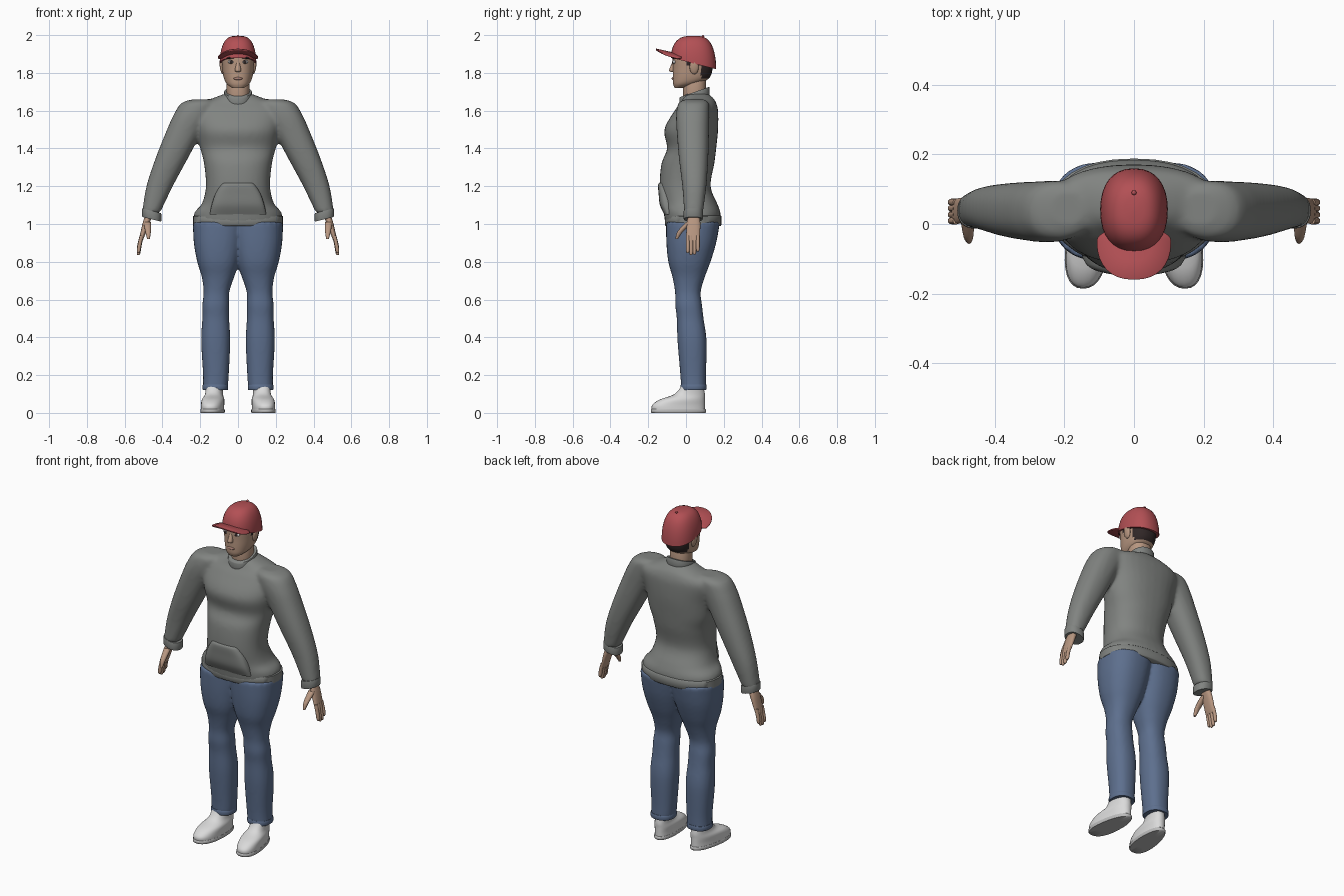
import bpy, bmesh, math
from mathutils import Matrix, Vector

if "Cube" in bpy.data.objects:
    bpy.data.objects.remove(bpy.data.objects["Cube"], do_unlink=True)


def material(name, *rgb):
    mat = bpy.data.materials.new(name)
    mat.use_nodes = True
    mat.diffuse_color = (*rgb, 1)
    mat.node_tree.nodes["Principled BSDF"].inputs["Base Color"].default_value = (*rgb, 1)
    return mat


KNIT = material("grey knit", .22, .23, .22)
DENIM = material("blue denim", .11, .16, .27)
RED = material("red cotton", .45, .08, .09)
SKIN = material("skin", .48, .31, .22)
HAIR = material("dark hair", .03, .02, .02)
SHOE = material("white leather", .7, .7, .7)
SOLE = material("sole rubber", .5, .5, .5)
EYE = material("eye white", .6, .6, .6)
LIP = material("lip", .4, .22, .18)


def spline(rows, steps):
    """Catmull-Rom interpolation through whole rows of numbers."""
    if steps == 1:
        return rows
    out = []
    last = len(rows) - 1
    for i in range(last):
        quad = [rows[min(max(j, 0), last)] for j in range(i - 1, i + 3)]
        for s in range(steps):
            t = s / steps
            out.append([b + t * ((c - a) + t * ((2 * a - 5 * b + 4 * c - d)
                        + t * (3 * b - a - 3 * c + d))) / 2
                        for a, b, c, d in zip(*quad)])
    return out + [rows[-1]]


def sym(rows):
    """Slices on the centre line from (height, half width, reach forward, reach back)."""
    return [(z, 0, (back - front) / 2, width, (back + front) / 2)
            for z, width, front, back in rows]


def limb(rows):
    """Round slices from (height, x, y, radius)."""
    return [(z, x, y, radius, radius) for z, x, y, radius in rows]


def finish(name, bm, mat, mirror):
    bmesh.ops.recalc_face_normals(bm, faces=bm.faces)
    mesh = bpy.data.meshes.new(name)
    bm.to_mesh(mesh)
    bm.free()
    mesh.materials.append(mat)
    ob = bpy.data.objects.new(name, mesh)
    bpy.context.collection.objects.link(ob)
    bpy.ops.object.select_all(action='DESELECT')
    ob.select_set(True)
    bpy.context.view_layer.objects.active = ob
    bpy.ops.object.shade_smooth_by_angle(angle=math.radians(50))
    if mirror:
        ob.modifiers.new("mirror", 'MIRROR').use_mirror_merge = False
    return ob


def loft(name, shells, mat, power=2.3, steps=5, sides=32, mirror=False, bend=None):
    """Closed shells of horizontal slices (height, x, y, x radius, y radius)."""
    bm = bmesh.new()
    for rows in shells:
        rings = []
        for z, x, y, wide, deep in spline(rows, steps):
            ring = []
            for i in range(sides):
                angle = math.tau * i / sides
                u, v = [math.copysign(abs(q) ** (2 / power), q)
                        for q in (math.cos(angle), math.sin(angle))]
                co = Vector((x + wide * u, y + deep * v, z))
                ring.append(bm.verts.new(bend(co) if bend else co))
            rings.append(ring)
        for low, high in zip(rings, rings[1:]):
            for i in range(sides):
                j = (i + 1) % sides
                bm.faces.new((low[i], low[j], high[j], high[i]))
        bm.faces.new(rings[0])
        bm.faces.new(rings[-1])
    return finish(name, bm, mat, mirror)


def band(name, low, high, x, y, wide, deep, mat, **options):
    """Flat-ended ring of cloth, rubber or brim with softened edges."""
    edge = min((high - low) / 4, .005)
    half = [(low, .1), (low, .5), (low, .97), (low + edge, 1)]
    rows = half + [(low + high - z, s) for z, s in reversed(half)]
    return loft(name, [[(z, x, y, wide * s, deep * s) for z, s in rows]], mat, steps=1, **options)


def blob(name, centre, radii, mat, mirror=False, tilt=0):
    bm = bmesh.new()
    place = Matrix.Translation(centre) @ Matrix.Rotation(tilt, 4, 'Y') @ Matrix.Diagonal((*radii, 1))
    bmesh.ops.create_uvsphere(bm, u_segments=20, v_segments=12, radius=1, matrix=place)
    return finish(name, bm, mat, mirror)


def fuse(ob, rounds):
    """Blend overlapping shells into one soft cloth surface."""
    remesh = ob.modifiers.new("fuse", 'REMESH')
    remesh.mode, remesh.voxel_size, remesh.use_smooth_shade = 'VOXEL', .01, True
    soften = ob.modifiers.new("soften", 'SMOOTH')
    soften.factor, soften.iterations = .5, rounds


# Sweater: torso and both sleeves fused
torso = sym([(1, .23, .11, .18), (1.04, .235, .115, .185), (1.07, .225, .12, .18), (1.11, .19, .13, .165),
             (1.2, .17, .14, .13), (1.32, .18, .13, .15), (1.4, .2, .1, .16), (1.5, .22, .115, .17),
             (1.6, .24, .06, .17), (1.64, .21, .03, .16), (1.66, .15, .02, .15), (1.69, .07, .01, .12)])
sleeve = [(1.06, .46, .04, .048, .05), (1.2, .415, .044, .07, .064), (1.35, .35, .04, .086, .078),
          (1.5, .28, .036, .096, .086), (1.58, .24, .036, .1, .088), (1.64, .21, .04, .09, .08),
          (1.66, .19, .045, .05, .05)]
other_sleeve = [(z, -x, *rest) for z, x, *rest in sleeve]
fuse(loft("sweater", [torso, sleeve, other_sleeve], KNIT), 10)
band("sweater_hem", .99, 1.045, 0, .038, .239, .15, KNIT)


# Cuffs lean with the forearm
def cuff_slope(co):
    co.z += .25 * (co.x - .457)
    return co


band("sleeve_cuffs", 1.025, 1.07, .457, .038, .051, .051, KNIT, mirror=True, bend=cuff_slope)
loft("front_pocket", [sym([(1.05, .15, .115, -.05), (1.1, .14, .138, -.05), (1.16, .12, .145, -.05),
                           (1.21, .09, .147, -.05), (1.22, .08, .13, -.05)])], KNIT, power=3.5)


# Collar rises towards the nape
def collar_slope(co):
    co.z += .35 * (co.y - .04)
    return co


band("collar", 1.64, 1.697, 0, .045, .074, .08, KNIT, bend=collar_slope)

# Trousers: both legs fused at the hips, with soft knees and calves
leg = limb([(.13, .12, .04, .066), (.2, .117, .038, .068), (.38, .118, .032, .077), (.5, .118, .022, .071),
            (.57, .118, .014, .071), (.64, .114, .01, .068), (.72, .106, .014, .086),
            (.8, .104, .018, .112), (.9, .102, .028, .132), (1.01, .096, .037, .143)])
fuse(loft("trousers", [leg], DENIM, mirror=True), 5)
band("trouser_hems", .122, .15, .12, .04, .068, .069, DENIM, mirror=True)


# Shoes: toes turned out, heels narrower
def shoe_shape(co):
    co.x = .128 + co.x * (.94 - .9 * co.y) - .1 * co.y
    return co


loft("shoes", [sym([(.01, .06, .18, .1), (.04, .06, .18, .1), (.07, .06, .14, .1),
                    (.1, .05, .06, .1), (.15, .05, .02, .09)])], SHOE, mirror=True, bend=shoe_shape)
band("shoe_soles", 0, .02, 0, -.04, .063, .146, SOLE, mirror=True, bend=shoe_shape)

# Hands: palm, thumb and four fingers
loft("palms", [[(1.05, .47, .04, .02, .03), (1, .488, .04, .018, .036),
                (.92, .512, .036, .011, .036), (.91, .515, .036, .006, .03)]], SKIN, mirror=True)
loft("thumbs", [limb([(1.01, .48, .02, .02), (.96, .476, -.03, .015), (.92, .474, -.05, .007)])],
     SKIN, sides=12, mirror=True)
for i, finger in enumerate(("index", "middle", "ring", "little")):
    y = .009 + .018 * i
    tip = .834 + .007 * (i - 1.3) ** 2
    loft(finger + "_fingers", [limb([(.94, .51, y, .01), (tip + .04, .522, y, .01),
                                     (tip + .01, .526, y, .009), (tip, .528, y, .004)])],
         SKIN, sides=12, mirror=True)

# Head and neck, with hair coloured on the back of the skull
band("neck", 1.64, 1.78, 0, .045, .06, .06, SKIN)
head = loft("head", [sym([(1.72, .03, .06, -.02), (1.74, .058, .068, .06), (1.77, .074, .07, .12),
                          (1.82, .083, .07, .14), (1.9, .088, .07, .14), (1.95, .07, .05, .12)])],
            SKIN, steps=8, sides=48)
head.data.materials.append(HAIR)
for face in head.data.polygons:
    c = face.center
    if (c.y > .08 and c.z > 1.77) or (c.y > 0 and c.z > 1.84):
        face.material_index = 1
loft("nose", [sym([(1.805, .01, .08, -.05), (1.815, .016, .09, -.05), (1.86, .008, .07, -.05)])],
     SKIN, sides=16)
blob("lips", (0, -.066, 1.77), (.024, .01, .008), LIP)
blob("ears", (.085, .043, 1.83), (.011, .024, .038), SKIN, True, .15)
blob("eyes", (.036, -.062, 1.858), (.018, .009, .01), EYE, True)
blob("irises", (.036, -.068, 1.858), (.009, .005, .009), HAIR, True)
blob("eyebrows", (.038, -.065, 1.88), (.022, .009, .005), HAIR, True, .1)


# Cap: crown dips to the back, brim curves down at the sides
def crown_slope(co):
    co.z -= 1.8 * co.y * (2 - co.z)
    return co


def brim_curve(co):
    if co.y > -.05:
        co.y = -.05 + (co.y + .05) * .35
    co.z += .22 * (-.06 - co.y) - 1.8 * co.x ** 2
    return co


crown = []
for i in range(13):
    rise = math.pi / 2 * i / 12
    shrink = max(math.cos(rise), .001) ** .6
    crown.append((1.86 + .136 * math.sin(rise), 0, .04, .097 * shrink, .12 * shrink))
loft("cap_crown", [crown], RED, steps=1, bend=crown_slope)
band("cap_brim", 1.897, 1.907, 0, -.05, .107, .11, RED, bend=brim_curve)
blob("cap_button", (0, .09, 1.994), (.007, .007, .006), RED)
